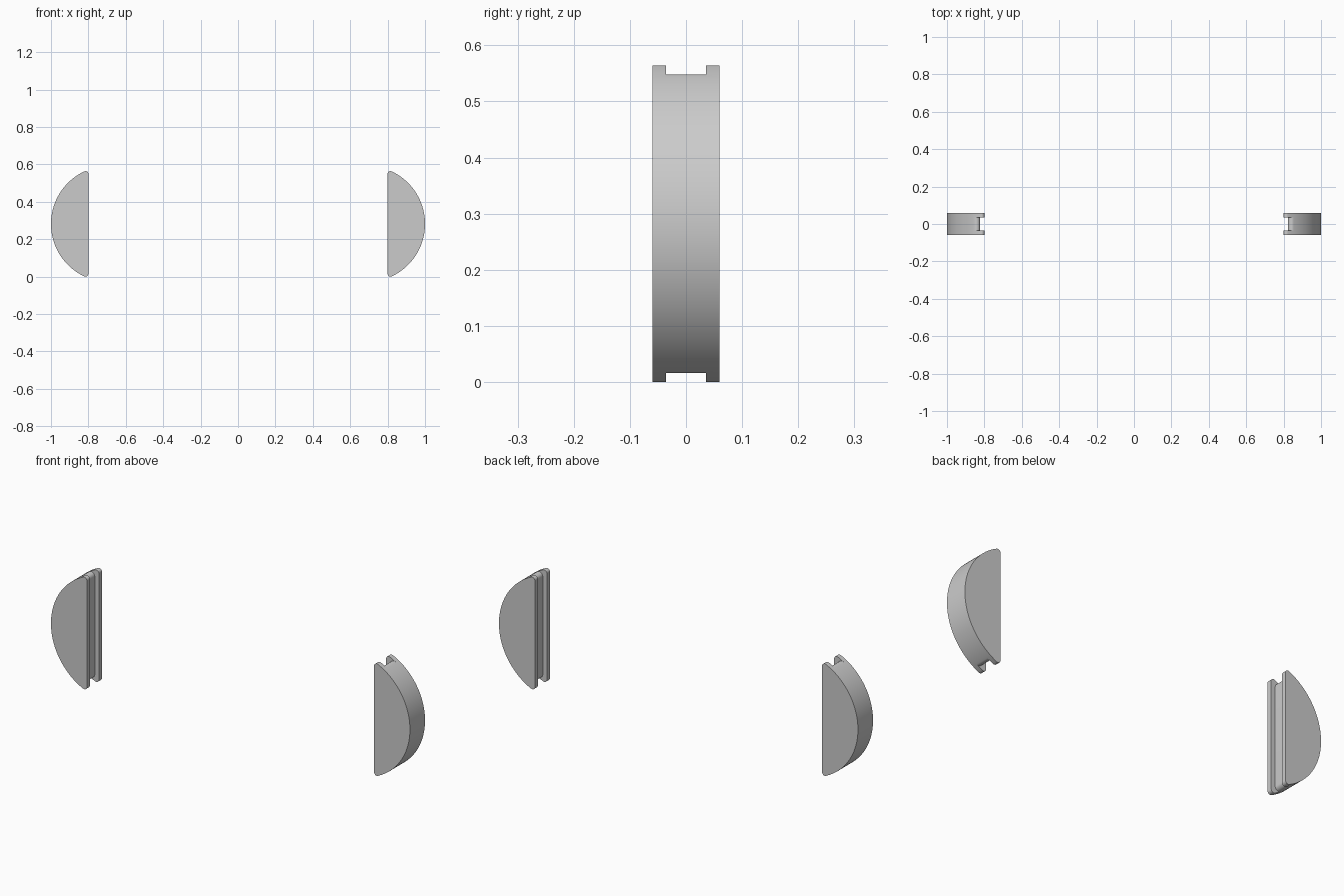
import bpy, bmesh
from math import atan2, sqrt, sin, cos, pi, radians

if "Cube" in bpy.data.objects:
    bpy.data.objects.remove(bpy.data.objects["Cube"])

R, CX, CZ = 0.31, 0.69, 0.282      # main arc radius and centre
HALF, SLOT = 0.06, 0.036           # half thickness, half groove width


def arc(cx, cz, r, a, b, n):
    return [(cx + r * cos(a + (b - a) * i / n), cz + r * sin(a + (b - a) * i / n))
            for i in range(n + 1)]


def corner(flat, r):
    """Centre height and tangent angle of the fillet between the arc and the flat."""
    x = flat + r - CX
    z = sqrt((R - r) ** 2 - x * x)
    return z, atan2(z, x)


def tail(flat, r, start):
    """Profile from the end of the shared arc, round the flat side, to its start."""
    z, t = corner(flat, r)
    top = arc(CX, CZ, R, start, t, 6)[1:-1] if t - start > 0.01 else []
    fillet = arc(flat + r, CZ + z, r, t, pi, 8)
    top += fillet if top else fillet[1:]
    return top + [(x, 2 * CZ - zz) for x, zz in reversed(top)]


def half_moon(name, side):
    split = corner(0.823, 0.02)[1]
    shared = arc(CX, CZ, R, -split, split, 64)
    plate_tail = tail(0.8, 0.015, split)
    core_tail = tail(0.823, 0.02, split)
    bm = bmesh.new()

    def verts(pts, y):
        return [bm.verts.new((side * x, y, z)) for x, z in pts]

    def strip(a, b):
        for i in range(len(a)):
            j = (i + 1) % len(a)
            bm.faces.new((a[i], a[j], b[j], b[i]))

    cores = []
    for s in (-1, 1):
        # side plate, with the groove wall on its inner face
        outer = verts(shared + plate_tail, s * HALF)
        edge = verts(shared, s * SLOT)
        rim = verts(plate_tail, s * SLOT)
        inner = verts(core_tail, s * SLOT)
        bm.faces.new(outer)
        strip(outer, edge + rim)
        bm.faces.new([edge[-1]] + rim + [edge[0]] + inner[::-1])
        cores.append(edge + inner)
    # recessed core between the plates
    strip(*cores)
    bmesh.ops.recalc_face_normals(bm, faces=bm.faces)
    me = bpy.data.meshes.new(name)
    bm.to_mesh(me)
    bm.free()
    ob = bpy.data.objects.new(name, me)
    bpy.context.collection.objects.link(ob)
    bpy.ops.object.select_all(action='DESELECT')
    ob.select_set(True)
    bpy.context.view_layer.objects.active = ob
    bpy.ops.object.shade_smooth_by_angle(angle=radians(30))


half_moon("right_grooved_end", 1)
half_moon("left_grooved_end", -1)
